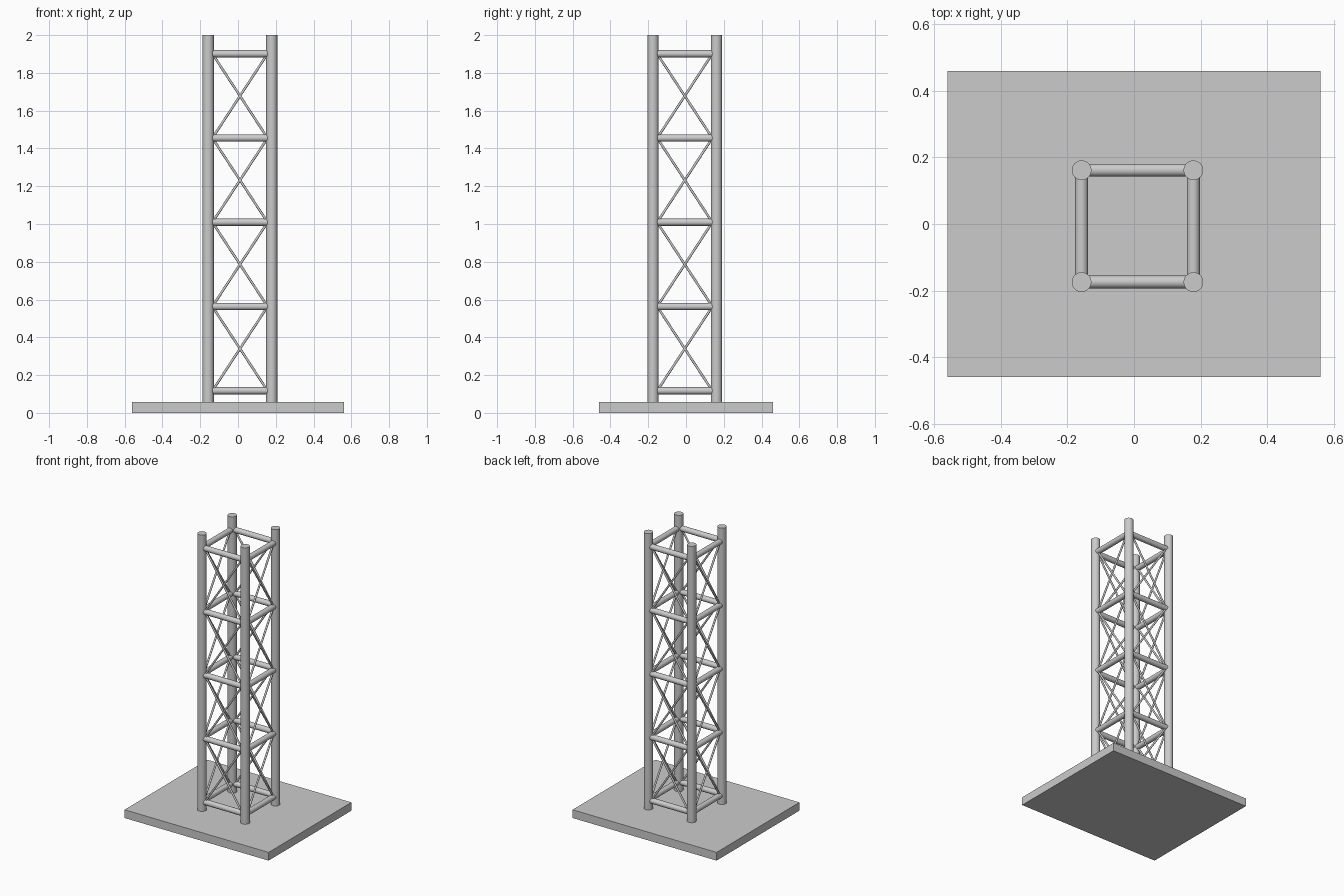
import bpy
from mathutils import Vector

if "Cube" in bpy.data.objects:
    bpy.data.objects.remove(bpy.data.objects["Cube"])

CX, CY = 0.0105, -0.0065      # truss centre on the plate
HALF = 0.168                  # half spacing of the posts
REACH = 0.146                 # half length of rungs between posts
LEVELS = [0.117 + 0.446 * i for i in range(5)]


def rod(name, a, b, radius, sides=32):
    a, b = Vector(a), Vector(b)
    d = b - a
    bpy.ops.mesh.primitive_cylinder_add(
        vertices=sides, radius=radius, depth=d.length, location=(a + b) / 2,
        rotation=d.to_track_quat('Z', 'Y').to_euler())
    bpy.context.object.name = name
    bpy.ops.object.shade_smooth_by_angle()


# base plate
bpy.ops.mesh.primitive_cube_add(size=1, location=(0, 0, 0.029))
plate = bpy.context.object
plate.name = "base_plate"
plate.scale = (1.12, 0.92, 0.058)
bpy.ops.object.transform_apply(location=False, rotation=False, scale=True)

# corner posts
for sx in (-1, 1):
    for sy in (-1, 1):
        x, y = CX + sx * HALF, CY + sy * HALF
        rod("corner_post", (x, y, 0.05), (x, y, 2.0), 0.0295)

# rungs and crossed braces on the four sides
sides = {
    "front": lambda t, z: (CX + t, CY - HALF, z),
    "back": lambda t, z: (CX + t, CY + HALF, z),
    "left": lambda t, z: (CX - HALF, CY + t, z),
    "right": lambda t, z: (CX + HALF, CY + t, z),
}
for side, at in sides.items():
    for z in LEVELS:
        rod(side + "_rung", at(-REACH, z), at(REACH, z), 0.0192)
    for lo, hi in zip(LEVELS, LEVELS[1:]):
        for s in (-1, 1):
            rod(side + "_brace", at(-s * REACH, lo), at(s * REACH, hi), 0.0065, 16)
